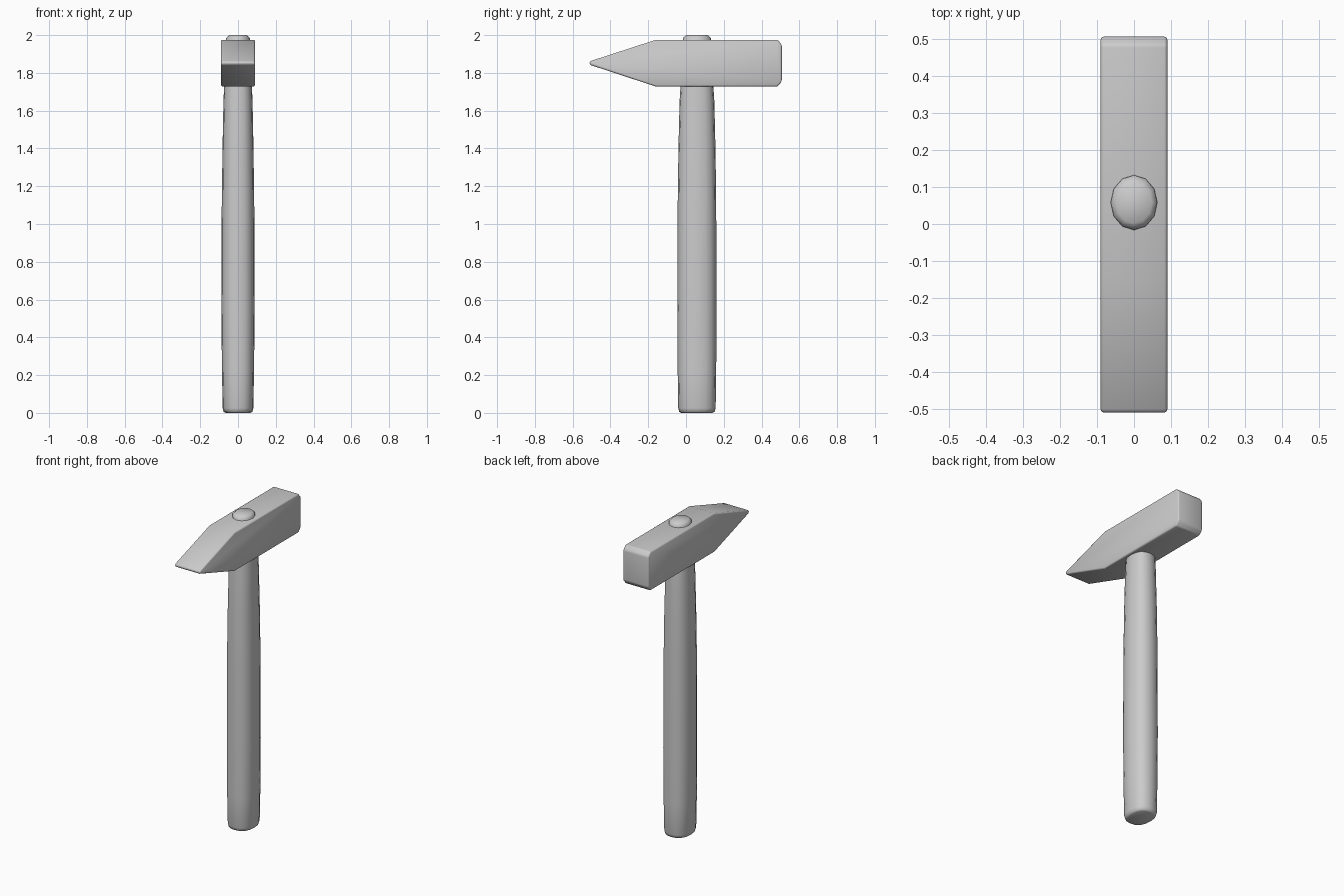
import bpy, bmesh
from math import cos, sin, pi, radians, copysign

if "Cube" in bpy.data.objects:
    bpy.data.objects.remove(bpy.data.objects["Cube"])


def finish(bm, name, angle):
    bmesh.ops.recalc_face_normals(bm, faces=bm.faces)
    me = bpy.data.meshes.new(name)
    bm.to_mesh(me)
    bm.free()
    ob = bpy.data.objects.new(name, me)
    bpy.context.collection.objects.link(ob)
    bpy.ops.object.select_all(action='DESELECT')
    ob.select_set(True)
    bpy.context.view_layer.objects.active = ob
    return ob


def loft(name, rings, cy, sides=12, power=2.4, angle=50):
    """Stack of rounded-oval rings (z, x radius, y radius), capped at both ends."""
    bm = bmesh.new()
    loops = []
    for z, rx, ry in rings:
        loop = []
        for i in range(sides):
            a = 2 * pi * i / sides
            c, s = cos(a), sin(a)
            x = copysign(abs(c) ** (2 / power), c) * rx
            y = copysign(abs(s) ** (2 / power), s) * ry
            loop.append(bm.verts.new((x, cy + y, z)))
        loops.append(loop)
    for a, b in zip(loops, loops[1:]):
        for i in range(sides):
            j = (i + 1) % sides
            bm.faces.new((a[i], a[j], b[j], b[i]))
    bm.faces.new(loops[0])
    bm.faces.new(loops[-1])
    ob = finish(bm, name, angle)
    bpy.ops.object.shade_smooth_by_angle(angle=radians(angle))
    return ob


# Handle: slight swell in the middle, tapering into the head
loft("handle", [(0, 0.066, 0.082), (0.006, 0.076, 0.094), (0.025, 0.081, 0.099),
                (0.22, 0.085, 0.102), (0.55, 0.088, 0.103), (1.1, 0.086, 0.102),
                (1.4, 0.082, 0.098), (1.65, 0.077, 0.092), (1.76, 0.072, 0.085)],
     cy=0.058, sides=16)

# Handle end showing above the head
loft("handle_plug", [(1.74, 0.068, 0.080), (1.985, 0.063, 0.074), (2.0, 0.048, 0.056)],
     cy=0.058, power=2.0)

# Head: side profile (y, z) extruded across x, wedge end to the front
profile = [(-0.51, 1.843), (-0.16, 1.728), (0.485, 1.728), (0.507, 1.755),
           (0.507, 1.95), (0.485, 1.975), (-0.16, 1.975), (-0.51, 1.861)]
half = 0.09
bm = bmesh.new()
face = bm.faces.new([bm.verts.new((-half, y, z)) for y, z in profile])
ext = bmesh.ops.extrude_face_region(bm, geom=[face])
moved = [g for g in ext["geom"] if isinstance(g, bmesh.types.BMVert)]
bmesh.ops.translate(bm, verts=moved, vec=(2 * half, 0, 0))
head = finish(bm, "hammer_head", 40)
bev = head.modifiers.new("soft_edges", 'BEVEL')
bev.width = 0.008
bev.segments = 2
bev.limit_method = 'ANGLE'
bev.angle_limit = radians(30)
bpy.ops.object.modifier_apply(modifier=bev.name)
bpy.ops.object.shade_smooth_by_angle(angle=radians(60))
